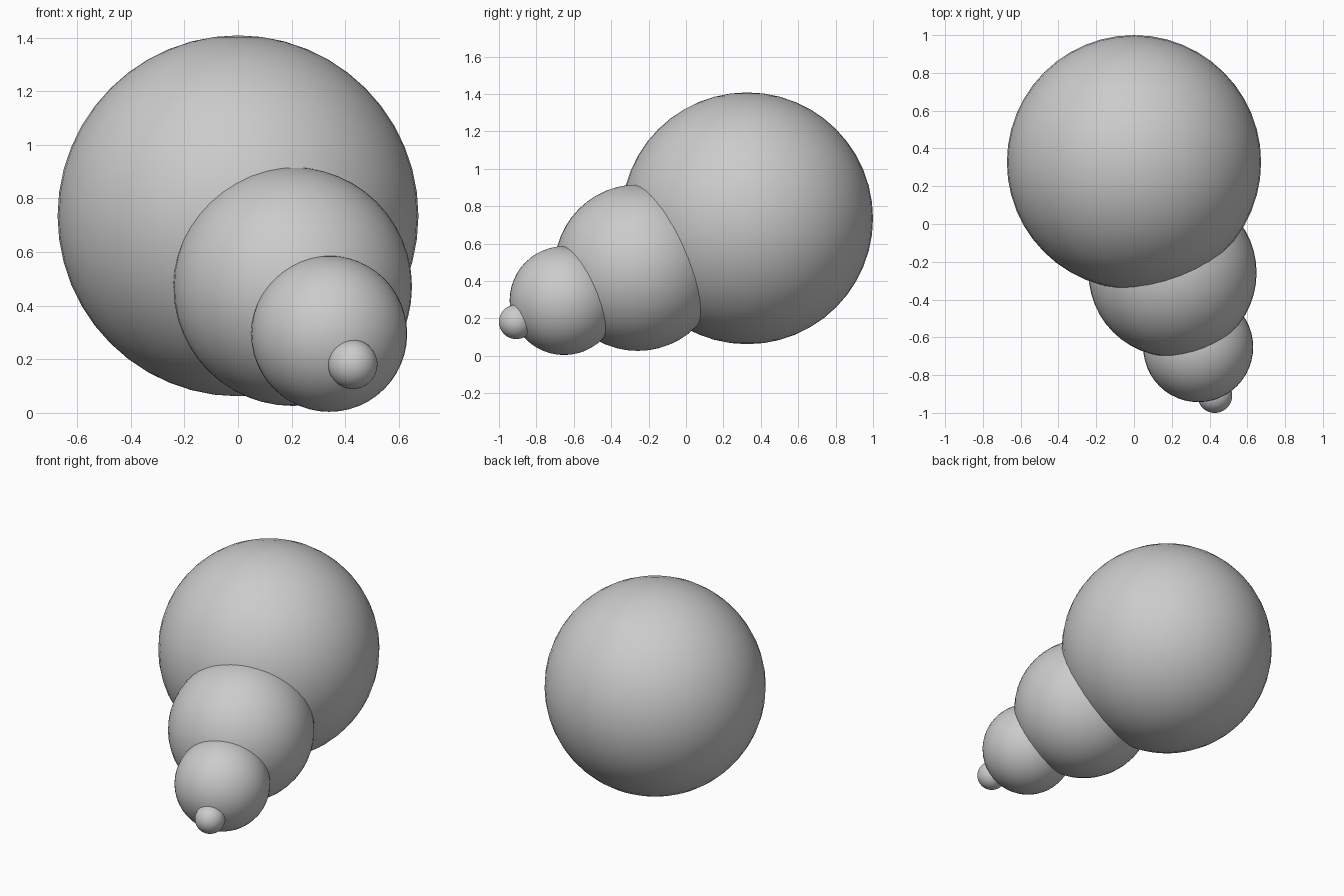
import bpy

# Remove the default cube
cube = bpy.data.objects.get("Cube")
if cube:
    bpy.data.objects.remove(cube, do_unlink=True)

# Single grey material
GREY = (0.6, 0.6, 0.6, 1.0)
grey = bpy.data.materials.new("plain grey")
grey.use_nodes = True
grey.diffuse_color = GREY
grey.node_tree.nodes["Principled BSDF"].inputs["Base Color"].default_value = GREY


def ball(name, center, radius):
    """Smooth sphere with the grey material."""
    bpy.ops.mesh.primitive_uv_sphere_add(
        segments=48, ring_count=24, radius=radius, location=center)
    obj = bpy.context.object
    obj.name = obj.data.name = name
    obj.data.materials.append(grey)
    bpy.ops.object.shade_smooth()


# Chain of overlapping balls, shrinking from body to tip
ball("large_body_ball", (0.0, 0.327, 0.735), 0.673)
ball("middle_ball", (0.204, -0.258, 0.471), 0.445)
ball("small_ball", (0.34, -0.652, 0.295), 0.291)
ball("tip_ball", (0.428, -0.908, 0.181), 0.092)
